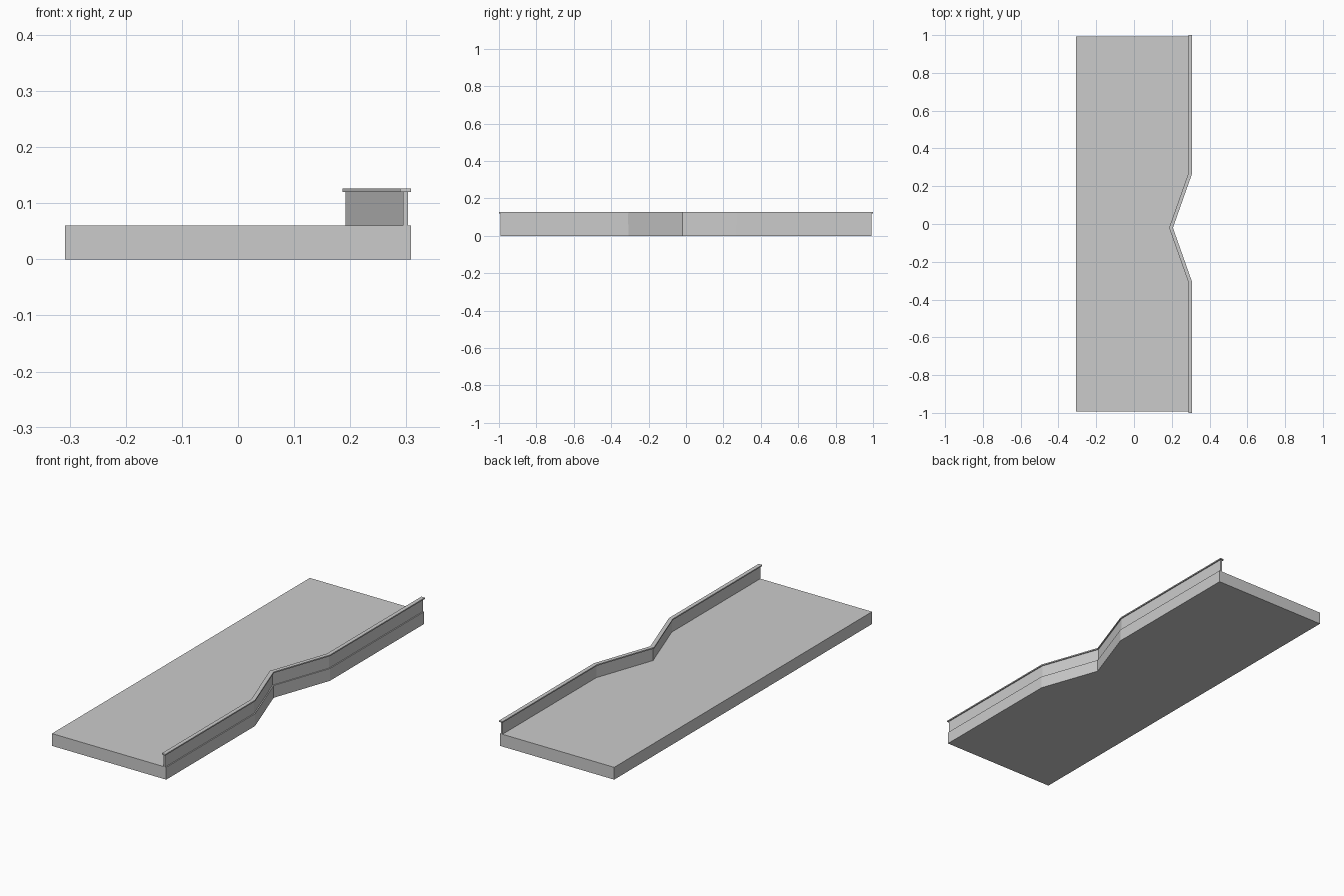
import bpy, bmesh
from mathutils import Vector

if "Cube" in bpy.data.objects:
    bpy.data.objects.remove(bpy.data.objects["Cube"])


def railing_path(half_len):
    # Centre line of the railing, with the V-shaped recess in the middle
    return [Vector(p) for p in ((0.2985, -half_len), (0.2985, -0.31), (0.196, -0.02),
                                (0.2985, 0.27), (0.2985, half_len))]


def offset(path, d):
    # Mitred sideways offset, positive towards +x
    normals = []
    for a, b in zip(path, path[1:]):
        t = (b - a).normalized()
        normals.append(Vector((t.y, -t.x)))
    out = []
    for i, p in enumerate(path):
        n0, n1 = normals[max(i - 1, 0)], normals[min(i, len(normals) - 1)]
        out.append(p + (n0 + n1) * d / (1 + n0.dot(n1)))
    return out


def prism(name, outline, z0, z1):
    bm = bmesh.new()
    face = bm.faces.new([bm.verts.new((p[0], p[1], z0)) for p in outline])
    ext = bmesh.ops.extrude_face_region(bm, geom=[face])
    verts = [v for v in ext["geom"] if isinstance(v, bmesh.types.BMVert)]
    bmesh.ops.translate(bm, verts=verts, vec=(0, 0, z1 - z0))
    bmesh.ops.recalc_face_normals(bm, faces=bm.faces)
    mesh = bpy.data.meshes.new(name)
    bm.to_mesh(mesh)
    bm.free()
    obj = bpy.data.objects.new(name, mesh)
    bpy.context.collection.objects.link(obj)
    return obj


def strip(name, half_len, half_width, z0, z1):
    path = railing_path(half_len)
    outline = offset(path, half_width) + offset(path, -half_width)[::-1]
    return prism(name, outline, z0, z1)


# Floor slab, its right edge following the recess
slab_edge = offset(railing_path(0.993), 0.0095)
prism("floor_slab", slab_edge + [(-0.308, 0.993), (-0.308, -0.993)], 0.0, 0.06)

# Thin parapet wall and the wider handrail cap
strip("parapet_wall", 0.993, 0.0042, 0.06, 0.12)
strip("handrail_cap", 1.0, 0.0095, 0.12, 0.126)
